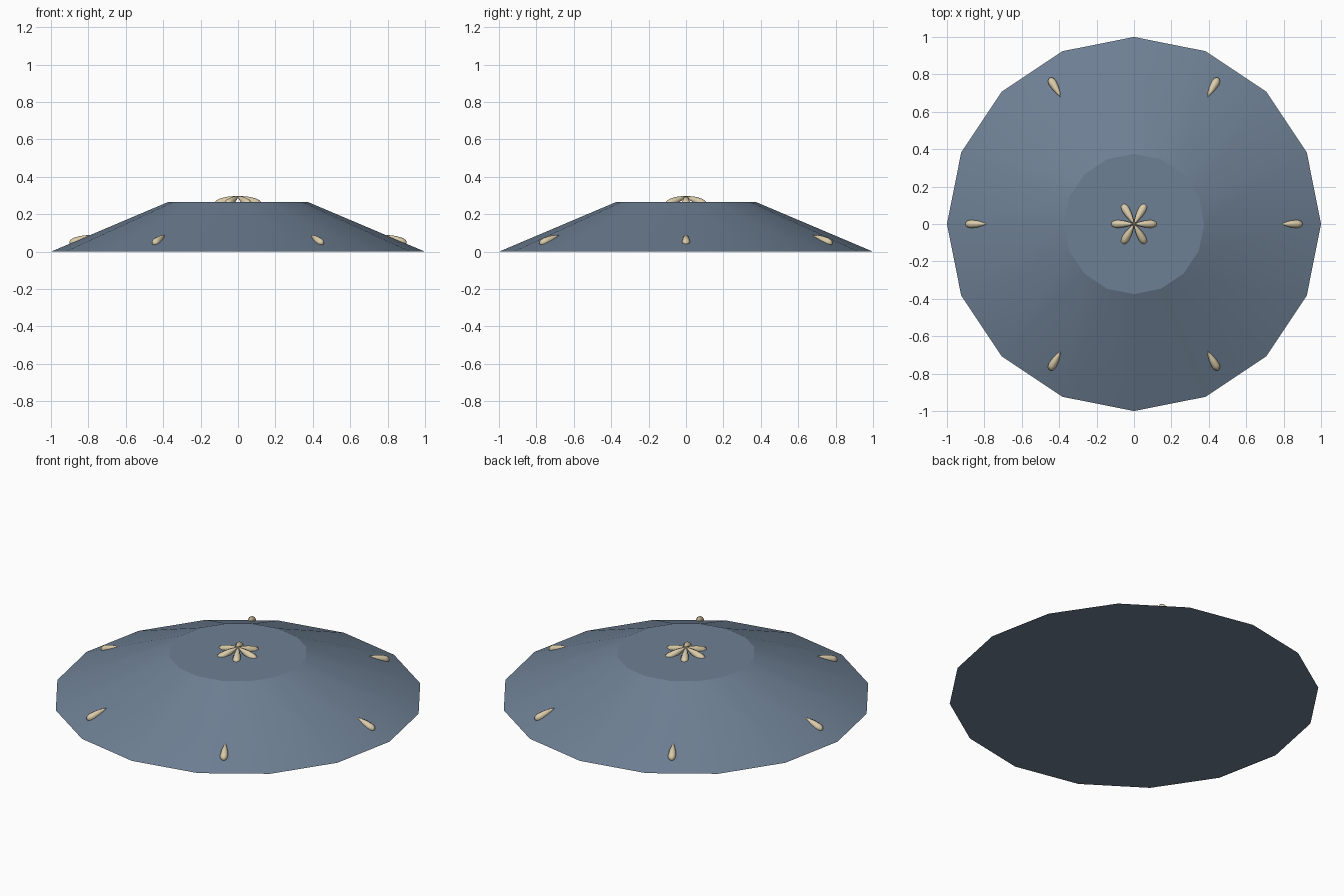
import bpy, bmesh, math
from mathutils import Matrix, Vector

if "Cube" in bpy.data.objects:
    bpy.data.objects.remove(bpy.data.objects["Cube"])


def material(name, color):
    m = bpy.data.materials.new(name)
    m.diffuse_color = (*color, 1)
    m.use_nodes = True
    m.node_tree.nodes["Principled BSDF"].inputs["Base Color"].default_value = m.diffuse_color
    return m


slate = material("slate blue", (0.155, 0.215, 0.295))
bone = material("bone", (0.70, 0.60, 0.40))


def finish(name, bm, mat, angle):
    bmesh.ops.recalc_face_normals(bm, faces=bm.faces)
    me = bpy.data.meshes.new(name)
    bm.to_mesh(me)
    bm.free()
    me.materials.append(mat)
    ob = bpy.data.objects.new(name, me)
    bpy.context.collection.objects.link(ob)
    bpy.ops.object.select_all(action='DESELECT')
    ob.select_set(True)
    bpy.context.view_layer.objects.active = ob
    bpy.ops.object.shade_smooth_by_angle(angle=math.radians(angle))
    return ob


# Shell: flat-topped 16-sided cone
H, TOP = 0.265, 0.375
bm = bmesh.new()
bmesh.ops.create_cone(bm, cap_ends=True, segments=16, radius1=1, radius2=TOP, depth=H,
                      matrix=Matrix.Translation((0, 0, H / 2)))
# Put a corner on the x axis
corner = max((v for v in bm.verts if v.co.z < H / 2), key=lambda v: v.co.x).co
bmesh.ops.rotate(bm, verts=bm.verts, matrix=Matrix.Rotation(-math.atan2(corner.y, corner.x), 3, 'Z'))
finish("shell", bm, slate, 15)

# Spike outline from pointed tip to rounded butt: (fraction of length, radius)
PROFILE = [(0.0, 0.001), (0.2, 0.010), (0.45, 0.018), (0.75, 0.022), (0.92, 0.018), (1.0, 0.006)]


def spike(name, tip, butt, turn, sides=8):
    """Spike lying in the xz plane from tip to butt, then turned about z."""
    a, b = Vector(tip), Vector(butt)
    side = Vector((0, 1, 0))
    up = (b - a).normalized().cross(side)
    bm = bmesh.new()
    rings = []
    for t, r in PROFILE:
        rings.append([bm.verts.new(a.lerp(b, t) + r * (math.cos(w) * side + math.sin(w) * up))
                      for w in (2 * math.pi * i / sides for i in range(sides))])
    for p, q in zip(rings, rings[1:]):
        for i in range(sides):
            j = (i + 1) % sides
            bm.faces.new((p[i], p[j], q[j], q[i]))
    bm.faces.new(rings[0])
    bm.faces.new(rings[-1])
    bmesh.ops.rotate(bm, verts=bm.verts, matrix=Matrix.Rotation(turn, 3, 'Z'))
    finish(name, bm, bone, 50)


# Six spikes meeting at the crown and six around the rim
for k in range(6):
    turn = k * math.pi / 3
    spike(f"crown_spike_{k + 1}", (0, 0, 0.296), (0.122, 0, 0.252), turn)
    spike(f"rim_spike_{k + 1}", (0.785, 0, 0.088), (0.90, 0, 0.042), turn)
